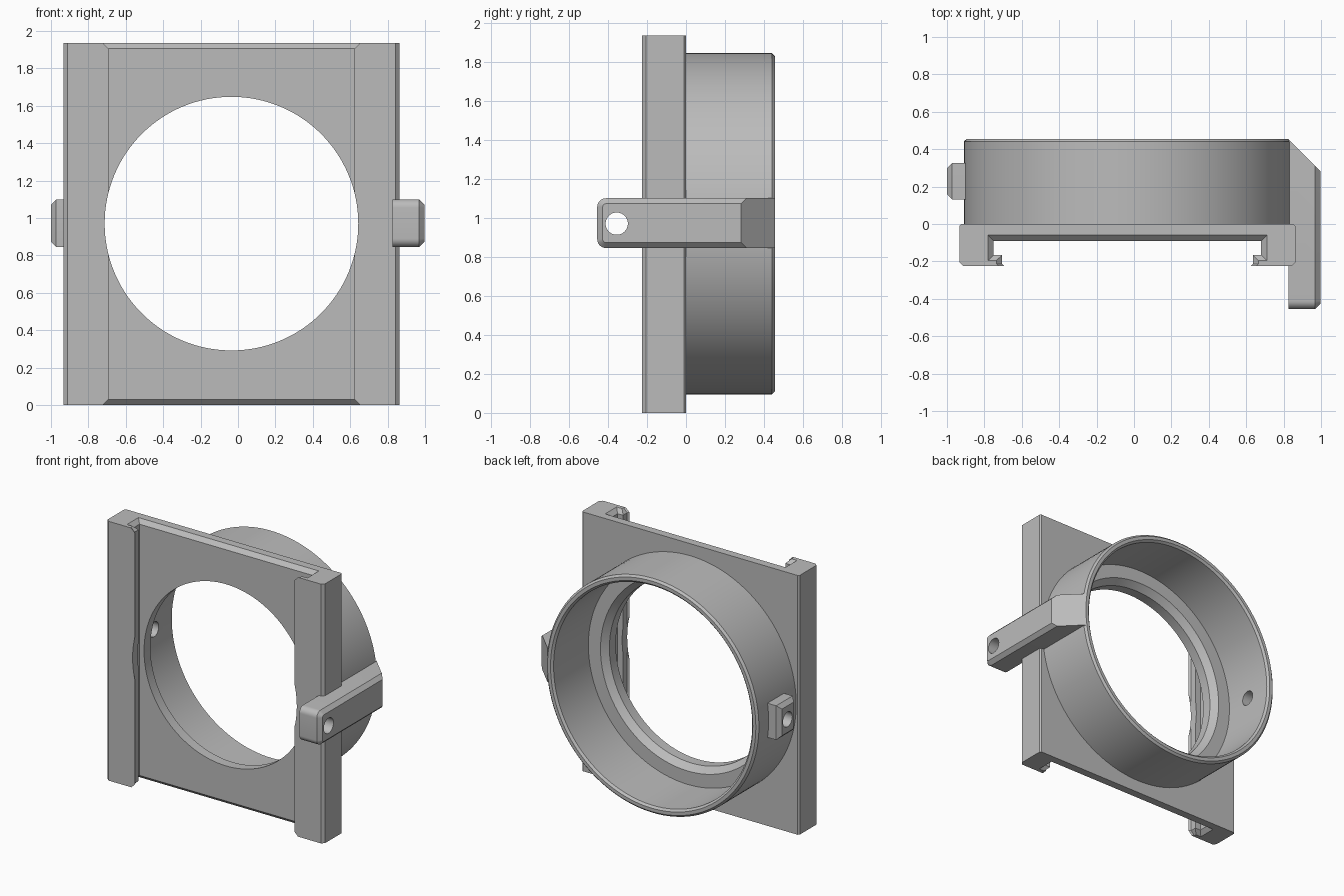
import bpy, bmesh
from math import sin, cos, pi, radians
from mathutils import Matrix, Vector

if "Cube" in bpy.data.objects:
    bpy.data.objects.remove(bpy.data.objects["Cube"])

CX, CZ = -0.035, 0.97      # axis of the collar
SEG = 128

grey = bpy.data.materials.new("plain grey")
grey.use_nodes = True
grey.diffuse_color = (0.5, 0.5, 0.5, 1)
grey.node_tree.nodes["Principled BSDF"].inputs["Base Color"].default_value = (0.5, 0.5, 0.5, 1)


def make(name, bm):
    bmesh.ops.recalc_face_normals(bm, faces=bm.faces)
    mesh = bpy.data.meshes.new(name)
    bm.to_mesh(mesh)
    bm.free()
    mesh.materials.append(grey)
    ob = bpy.data.objects.new(name, mesh)
    bpy.context.collection.objects.link(ob)
    return ob


def loft(name, rings):
    """Skin equal-length outlines and cap both ends."""
    bm = bmesh.new()
    rows = [[bm.verts.new(p) for p in ring] for ring in rings]
    n = len(rows[0])
    for a, b in zip(rows, rows[1:]):
        for i in range(n):
            j = (i + 1) % n
            bm.faces.new((a[i], a[j], b[j], b[i]))
    bm.faces.new(rows[0])
    bm.faces.new(rows[-1])
    return make(name, bm)


def turned(name, profile):
    """Solid of revolution about the collar axis from (radius, y) pairs."""
    angles = [2 * pi * i / SEG for i in range(SEG)]
    return loft(name, [[(CX + r * cos(a), y, CZ + r * sin(a)) for a in angles]
                       for r, y in profile])


def cross_pin(name, x, y, radius):
    bm = bmesh.new()
    place = Matrix.Translation((x, y, CZ)) @ Matrix.Rotation(pi / 2, 4, 'Y')
    bmesh.ops.create_cone(bm, cap_ends=True, segments=48, radius1=radius,
                          radius2=radius, depth=0.5, matrix=place)
    return make(name, bm)


def lug(name, x_in, x_out, y0, y1, fillet=0.0):
    """Block along x with a chamfered outer end and optional rounded front."""
    c, z0, z1 = 0.028, 0.845, 1.1
    x_mid = x_out - c if x_out > 0 else x_out + c

    def outline(x, d):
        pts = [(x, y1 - d, z0 + d), (x, y1 - d, z1 - d)]
        r = max(fillet - d, 0.001)
        for top in (True, False):
            for i in range(9):
                a = pi / 2 * (i / 8 if top else 1 - i / 8)
                z = z1 - d - r + r * cos(a) if top else z0 + d + r - r * cos(a)
                pts.append((x, y0 + d + r - r * sin(a), z))
        return pts
    return loft(name, [outline(x_in, 0), outline(x_mid, 0), outline(x_out, c)])


def cut(ob, *cutters):
    bpy.context.view_layer.objects.active = ob
    for c in cutters:
        m = ob.modifiers.new("cut", 'BOOLEAN')
        m.operation, m.solver, m.object = 'DIFFERENCE', 'EXACT', c
        bpy.ops.object.modifier_apply(modifier=m.name)


# Plate with two hooked rails; the channel flares at both ends
def plate_section(z, f):
    half = [(0.67 - 0.012 + f, -0.225), (0.8775, -0.225), (0.8975, -0.205),
            (0.8975, -0.01), (0.8875, 0)]
    inner = [(0.715 + f, -0.09 + f), (0.715 + f, -0.165 - f),
             (0.67 + f, -0.165 - f), (0.67 + f, -0.213)]
    right = inner + half
    left = [(-x, y) for x, y in reversed(right)]
    return [(CX + x, y, z) for x, y in right + left]


plate = loft("rail_plate", [plate_section(z, f) for z, f in
                            ((0, 0.03), (0.03, 0), (1.905, 0), (1.935, 0.03))])

# Round collar behind the plate
collar = turned("collar", [(0.875, 0), (0.875, 0.44), (0.86, 0.455), (0.5, 0.455), (0.5, 0)])

# Side arm with a sloped rear end
arm = lug("side_arm", 0.825, 0.997, -0.455, 0.7, 0.045)
bm = bmesh.new()
bm.from_mesh(arm.data)
res = bmesh.ops.bisect_plane(bm, geom=bm.verts[:] + bm.edges[:] + bm.faces[:],
                             plane_co=Vector((0.825, 0.455, 0)),
                             plane_no=Vector((1, 1, 0)), clear_outer=True)
bmesh.ops.holes_fill(bm, edges=[e for e in bm.edges if e.is_boundary])
bmesh.ops.recalc_face_normals(bm, faces=bm.faces)
bm.to_mesh(arm.data)
bm.free()

# Small boss on the opposite side
boss = lug("pin_boss", -0.87, -1.0, 0.13, 0.325)

# Stepped bore and cross holes
bore = turned("bore_cutter", [(0.678, -0.4), (0.678, -0.015), (0.72, 0.03),
                              (0.82, 0.03), (0.82, 0.44), (0.85, 0.47), (0.85, 0.6)])
boss_pin = cross_pin("boss_pin_cutter", -0.95, 0.23, 0.055)
arm_pin = cross_pin("arm_pin_cutter", 0.9, -0.355, 0.057)
cut(plate, bore)
cut(collar, bore, boss_pin)
cut(boss, boss_pin)
cut(arm, arm_pin)
for helper in (bore, boss_pin, arm_pin):
    bpy.data.objects.remove(helper)

# Smooth round walls, keep hard edges
bpy.ops.object.select_all(action='DESELECT')
for ob in (plate, collar, arm, boss):
    ob.select_set(True)
bpy.context.view_layer.objects.active = collar
bpy.ops.object.shade_smooth_by_angle(angle=radians(25))
